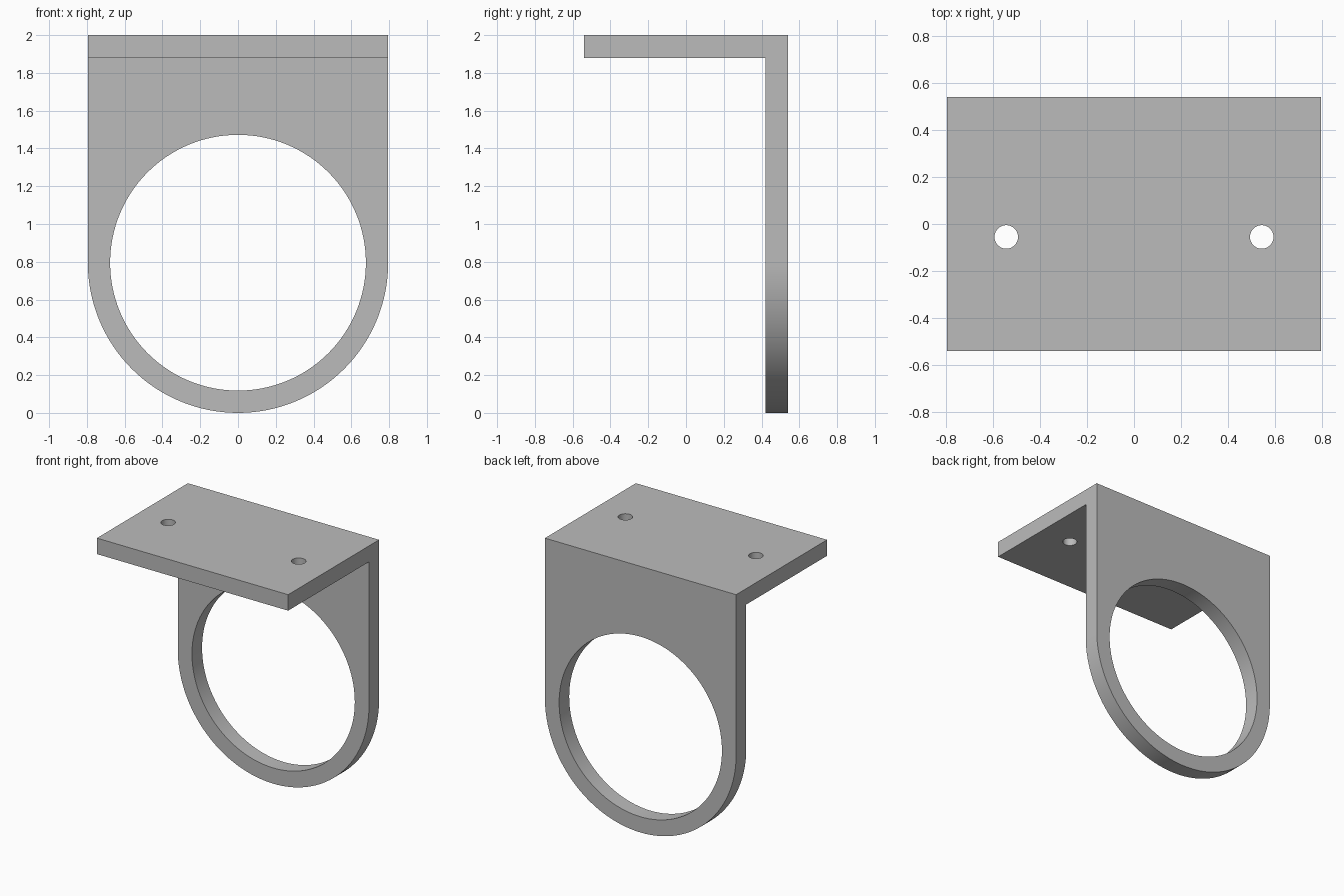
import bpy, bmesh
from math import pi, sin, cos, radians
from mathutils import Vector

HALF_W = 0.795      # half width, also the radius of the rounded lower end
HALF_D = 0.54       # half depth
THICK = 0.12        # sheet thickness
HEIGHT = 2.0
RING_R = 0.677      # radius of the large opening
HOLE_R, HOLE_X, HOLE_Y = 0.05, 0.543, -0.055

if "Cube" in bpy.data.objects:
    bpy.data.objects.remove(bpy.data.objects["Cube"], do_unlink=True)


def prism(name, points, sweep):
    """Closed solid made by sweeping a flat outline along a vector."""
    bm = bmesh.new()
    face = bm.faces.new([bm.verts.new(p) for p in points])
    swept = bmesh.ops.extrude_face_region(bm, geom=[face])["geom"]
    verts = [g for g in swept if isinstance(g, bmesh.types.BMVert)]
    bmesh.ops.translate(bm, verts=verts, vec=Vector(sweep))
    bmesh.ops.recalc_face_normals(bm, faces=bm.faces)
    mesh = bpy.data.meshes.new(name)
    bm.to_mesh(mesh)
    bm.free()
    obj = bpy.data.objects.new(name, mesh)
    bpy.context.collection.objects.link(obj)
    return obj


def arc(radius, start, end, steps):
    return [(radius * cos(start + (end - start) * i / steps),
             radius * sin(start + (end - start) * i / steps))
            for i in range(steps + 1)]


def shape(target, tool, operation):
    """Apply a boolean and discard the tool."""
    tool.hide_render = True
    mod = target.modifiers.new(tool.name, "BOOLEAN")
    mod.operation, mod.solver, mod.object = operation, "EXACT", tool
    bpy.context.view_layer.objects.active = target
    bpy.ops.object.modifier_apply(modifier=mod.name)
    bpy.data.objects.remove(tool, do_unlink=True)


# Bent sheet: L profile swept across the width, oversized at sides and bottom
inner_y, under_z = HALF_D - THICK, HEIGHT - THICK
profile = [(-HALF_D, HEIGHT), (-HALF_D, under_z), (inner_y, under_z),
           (inner_y, -0.1), (HALF_D, -0.1), (HALF_D, HEIGHT)]
bracket = prism("mounting_bracket", [(-1, y, z) for y, z in profile], (2, 0, 0))

# Trim to straight sides with a rounded lower end
outline = arc(HALF_W, pi, 2 * pi, 64) + [(HALF_W, 2.0), (-HALF_W, 2.0)]
trim = prism("outline_trim", [(x, -1, z + HALF_W) for x, z in outline], (0, 2, 0))
shape(bracket, trim, "INTERSECT")

# Large round opening in the upright plate
ring = arc(RING_R, 0, 2 * pi, 128)[:-1]
opening = prism("ring_opening", [(x, 0.2, z + HALF_W) for x, z in ring], (0, 1, 0))
shape(bracket, opening, "DIFFERENCE")

# Screw holes in the top plate
for side in (-1, 1):
    rim = arc(HOLE_R, 0, 2 * pi, 48)[:-1]
    hole = prism("screw_hole", [(x + side * HOLE_X, y + HOLE_Y, 1.7) for x, y in rim],
                 (0, 0, 0.6))
    shape(bracket, hole, "DIFFERENCE")

# Plain grey finish
grey = bpy.data.materials.new("plain_grey")
grey.use_nodes = True
colour = (0.5, 0.5, 0.5, 1)
grey.diffuse_color = colour
grey.node_tree.nodes["Principled BSDF"].inputs["Base Color"].default_value = colour
bracket.data.materials.clear()
bracket.data.materials.append(grey)

# Smooth round walls, crisp plate edges
bpy.ops.object.select_all(action="DESELECT")
bracket.select_set(True)
bpy.context.view_layer.objects.active = bracket
bpy.ops.object.shade_smooth_by_angle(angle=radians(30))
